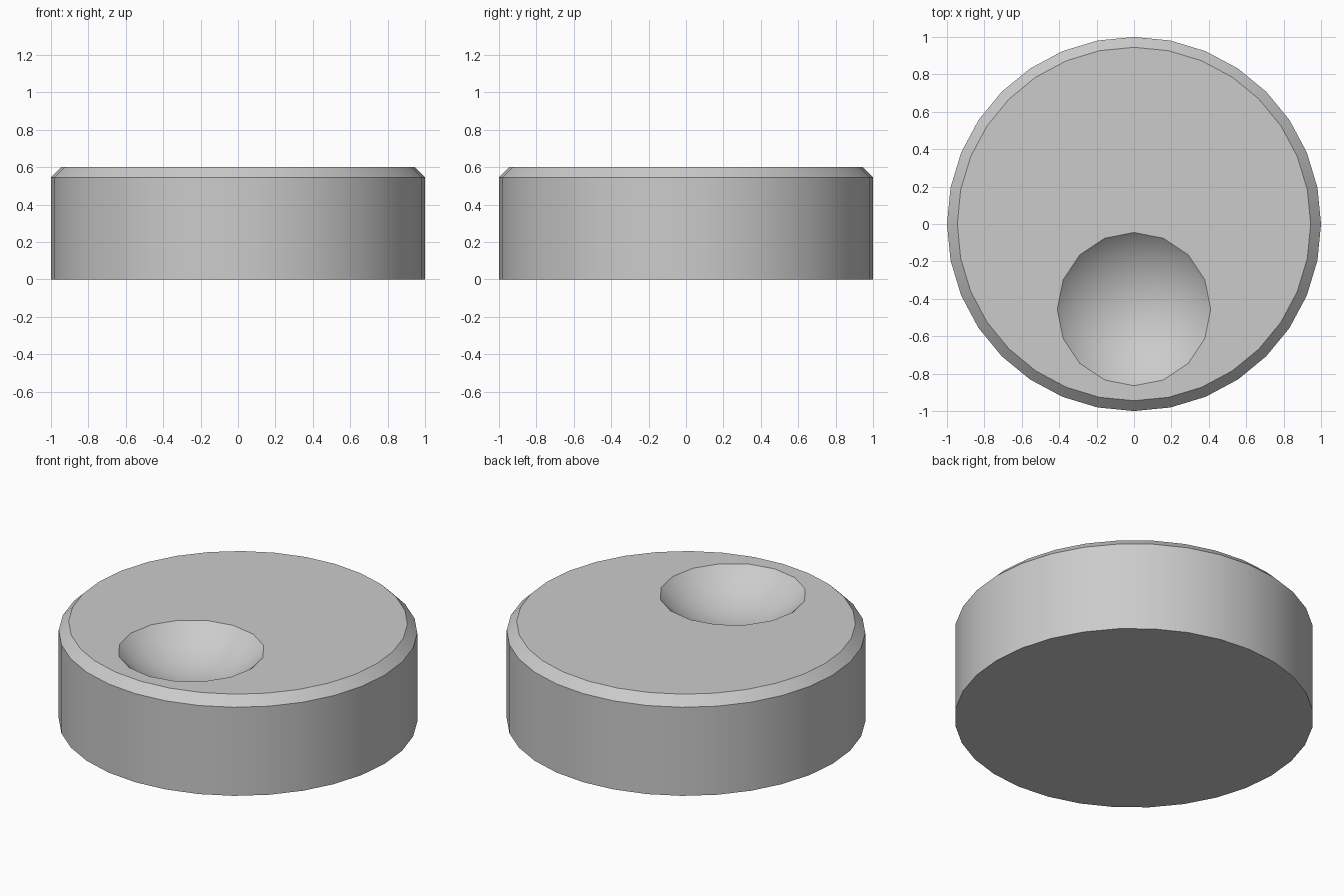
import bpy
import math

if "Cube" in bpy.data.objects:
    bpy.data.objects.remove(bpy.data.objects["Cube"])

HEIGHT, CHAMFER = 0.6, 0.055
DISH_Y, DISH_R, DISH_DEPTH = -0.455, 0.41, 0.17

# Round knob body with a chamfered top rim
bpy.ops.mesh.primitive_cylinder_add(vertices=32, radius=1, depth=HEIGHT,
                                    location=(0, 0, HEIGHT / 2))
knob = bpy.context.object
knob.name = "knob_body"
for e in knob.data.edges:
    if all(knob.data.vertices[i].co.z > 0 for i in e.vertices):
        e.use_edge_sharp = False
bevel = knob.modifiers.new("rim_chamfer", 'BEVEL')
bevel.limit_method = 'VGROUP'
top = knob.vertex_groups.new(name="top_rim")
top.add([v.index for v in knob.data.vertices if v.co.z > 0], 1.0, 'REPLACE')
bevel.vertex_group = "top_rim"
bevel.width = CHAMFER
bevel.segments = 1

# Sphere that hollows the finger dish
sphere_r = (DISH_R ** 2 + DISH_DEPTH ** 2) / (2 * DISH_DEPTH)
bpy.ops.mesh.primitive_uv_sphere_add(
    segments=16, ring_count=32, radius=sphere_r,
    location=(0, DISH_Y, HEIGHT - DISH_DEPTH + sphere_r))
cutter = bpy.context.object
cutter.name = "finger_dish_cutter"
cutter.hide_render = True

cut = knob.modifiers.new("finger_dish", 'BOOLEAN')
cut.operation = 'DIFFERENCE'
cut.solver = 'EXACT'
cut.object = cutter

# Apply, remove the cutter, then smooth with crisp rims
bpy.ops.object.select_all(action='DESELECT')
knob.select_set(True)
bpy.context.view_layer.objects.active = knob
for name in ("rim_chamfer", "finger_dish"):
    bpy.ops.object.modifier_apply(modifier=name)
bpy.data.objects.remove(cutter)
bpy.ops.object.shade_smooth_by_angle(angle=math.radians(30))
